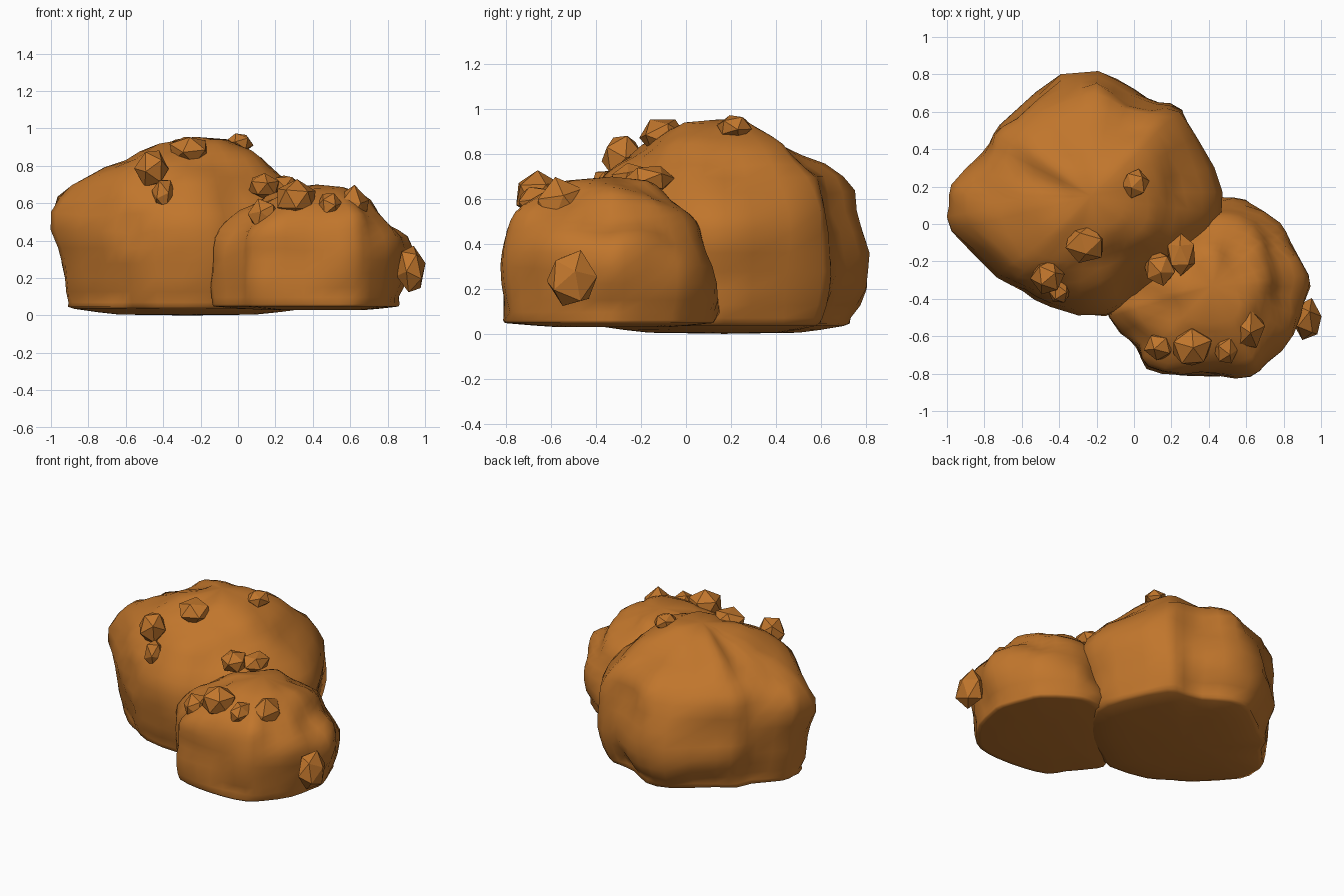
import bpy, bmesh, math, random
from mathutils import Vector, Matrix, noise

if "Cube" in bpy.data.objects:
    bpy.data.objects.remove(bpy.data.objects["Cube"])

random.seed(4)

ore = bpy.data.materials.new("ore")
ore.diffuse_color = (0.53, 0.18, 0.025, 1)
ore.use_nodes = True
ore.node_tree.nodes["Principled BSDF"].inputs["Base Color"].default_value = ore.diffuse_color


def spline(p0, p1, p2, p3, t):
    return 0.5 * (2 * p1 + (p2 - p0) * t + (2 * p0 - 5 * p1 + 4 * p2 - p3) * t * t
                  + (3 * p1 - p0 - 3 * p2 + p3) * t ** 3)


def make_object(name, bm):
    bmesh.ops.recalc_face_normals(bm, faces=bm.faces[:])
    mesh = bpy.data.meshes.new(name)
    bm.to_mesh(mesh)
    bm.free()
    obj = bpy.data.objects.new(name, mesh)
    bpy.context.collection.objects.link(obj)
    mesh.materials.append(ore)
    return obj


def boulder(name, center, outline, levels, z_low, z_top, peak, rough, bulge_left, bulge_right):
    """Loft the plan outline upward; each level is (z, scale right, back, left, front)."""
    c = Vector(center)
    pts = [Vector(p) - c for p in outline]
    n = len(pts)
    ring = [spline(pts[i - 1], pts[i], pts[(i + 1) % n], pts[(i + 2) % n], t)
            for i in range(n) for t in (0, 0.5)]
    lv = [Vector(l) for l in levels]
    m = len(lv)
    rows = []
    for i in range(m - 1):
        rows.append(lv[i])
        rows.append(spline(lv[max(i - 1, 0)], lv[i], lv[i + 1], lv[min(i + 2, m - 1)], 0.5))
    rows.append(lv[-1])

    bm = bmesh.new()
    grid = []
    for row in rows:
        z, r, b, l, f = row
        shift = (Vector(peak) - c) * max(0, (z / z_top - 0.75) * 4)
        line = []
        for p in ring:
            d = p.normalized()
            s = (r if d.x > 0 else l) * d.x ** 2 + (b if d.y > 0 else f) * d.y ** 2
            # fuller shoulders on the diagonals
            if z > 0.4 * z_top:
                bulge = bulge_right if d.x > 0 else bulge_left
                s += bulge * (1 - s) * s * (2 * d.x * d.y) ** 2
            q = c + p * s + shift
            v = Vector((q.x, q.y, z))
            if z > 0.06:
                k = rough * (noise.noise(v * 5.5) - 0.25)
                v += Vector((d.x * k, d.y * k, k * 0.6 if z > 0.4 * z_top else 0))
            line.append(bm.verts.new(v))
        grid.append(line)
    k = len(ring)
    for a, b in zip(grid, grid[1:]):
        for j in range(k):
            bm.faces.new((a[j], a[(j + 1) % k], b[(j + 1) % k], b[j]))
    low = bm.verts.new((c.x, c.y, z_low))
    top = bm.verts.new((peak[0], peak[1], z_top))
    for j in range(k):
        bm.faces.new((low, grid[0][(j + 1) % k], grid[0][j]))
        bm.faces.new((top, grid[-1][j], grid[-1][(j + 1) % k]))
    obj = make_object(name, bm)
    bpy.context.view_layer.objects.active = obj
    obj.select_set(True)
    bpy.ops.object.shade_smooth_by_angle(angle=math.radians(110))
    obj.select_set(False)


# Large boulder
boulder("large_boulder", (-0.27, 0.17),
        [(0.46, 0.05), (0.42, 0.3), (0.27, 0.62), (0.15, 0.67), (0, 0.71), (-0.19, 0.83),
         (-0.39, 0.8), (-0.65, 0.59), (-0.78, 0.5), (-0.83, 0.38), (-0.98, 0.21), (-1, 0.1),
         (-0.98, -0.04), (-0.74, -0.29), (-0.6, -0.37), (-0.45, -0.46), (-0.15, -0.5),
         (0, -0.42), (0.15, -0.33), (0.3, -0.2)],
        [(0.005, .5, .5, .5, .5), (0.035, .85, .8, .82, .85), (0.07, .88, .86, .88, .9),
         (0.2, .95, .99, .92, .97), (0.36, 1, .99, .97, 1), (0.55, .97, .9, .99, .95),
         (0.7, .76, .8, .86, .8), (0.8, .6, .54, .62, .63), (0.88, .44, .36, .36, .46),
         (0.94, .26, .16, .14, .24)],
        0.0, 0.955, (-0.23, 0.15), 0.04, 0.5, 0.25)

# Small boulder
boulder("small_boulder", (0.42, -0.33),
        [(0.95, -0.27), (0.86, -0.07), (0.8, 0.02), (0.6, 0.14), (0.47, 0.165), (0.28, 0.1),
         (0.08, -0.08), (-0.06, -0.26), (-0.14, -0.42), (-0.14, -0.5), (0, -0.67),
         (0.07, -0.77), (0.25, -0.815), (0.45, -0.825), (0.62, -0.81), (0.72, -0.75),
         (0.87, -0.6), (0.94, -0.4)],
        [(0.03, .5, .5, .5, .5), (0.045, .78, .86, .9, .9), (0.06, .83, .93, .97, .98),
         (0.15, .9, 1, 1, 1), (0.3, 1, .9, 1, .99), (0.42, .91, .8, .97, 1),
         (0.5, .76, .75, .86, .96), (0.57, .6, .67, .72, .84), (0.64, .42, .5, .5, .64),
         (0.68, .24, .32, .27, .4)],
        0.03, 0.7, (0.42, -0.33), 0.04, 0.15, 0.15)

# Faceted nuggets: position, half sizes
nuggets = [
    ((-0.46, -0.28, 0.785), (0.085, 0.09, 0.105)),
    ((-0.40, -0.355, 0.65), (0.06, 0.07, 0.085)),
    ((-0.26, -0.10, 0.88), (0.105, 0.1, 0.08)),
    ((0.005, 0.215, 0.92), (0.07, 0.075, 0.055)),
    ((0.14, -0.24, 0.69), (0.085, 0.09, 0.07)),
    ((0.25, -0.16, 0.69), (0.075, 0.105, 0.06)),
    ((0.14, -0.655, 0.535), (0.08, 0.075, 0.085)),
    ((0.31, -0.66, 0.62), (0.105, 0.105, 0.1)),
    ((0.49, -0.67, 0.59), (0.065, 0.08, 0.07)),
    ((0.61, -0.56, 0.57), (0.085, 0.11, 0.115)),
    ((0.925, -0.51, 0.245), (0.073, 0.105, 0.12)),
]
for i, (pos, size) in enumerate(nuggets):
    bm = bmesh.new()
    bmesh.ops.create_icosphere(bm, subdivisions=1, radius=1.1)
    turn = Matrix.Rotation(random.uniform(0, 6), 3, Vector((random.random(), random.random(), 1)))
    for v in bm.verts:
        q = turn @ v.co * random.uniform(0.93, 1.05)
        v.co = Vector(pos) + Vector([q[a] * size[a] for a in range(3)])
    make_object(f"nugget_{i + 1}", bm)
